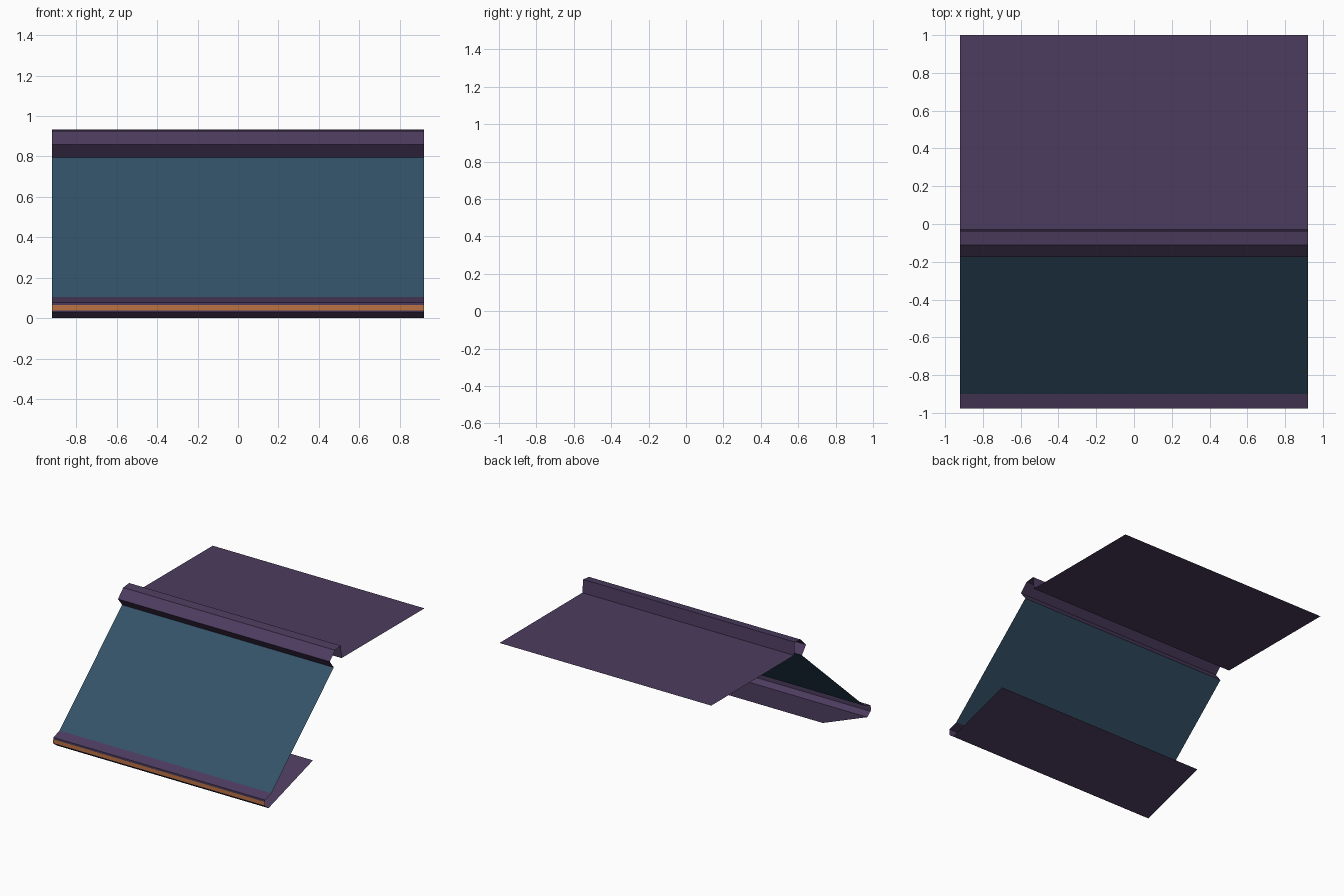
import bpy

if "Cube" in bpy.data.objects:
    bpy.data.objects.remove(bpy.data.objects["Cube"])

HALF = 0.92  # half width of every sheet


def material(name, rgb):
    m = bpy.data.materials.new(name)
    m.diffuse_color = (*rgb, 1.0)
    m.use_nodes = True
    m.node_tree.nodes["Principled BSDF"].inputs["Base Color"].default_value = m.diffuse_color
    return m


purple = material("dark_purple", (0.072, 0.045, 0.112))
blue = material("glass_blue", (0.034, 0.084, 0.138))
orange = material("light_orange", (0.50, 0.17, 0.055))


def sheet(name, profile, mat):
    """Open sheet: a (y, z) profile swept across the width."""
    verts = [(x, y, z) for y, z in profile for x in (-HALF, HALF)]
    faces = [(2 * i, 2 * i + 1, 2 * i + 3, 2 * i + 2) for i in range(len(profile) - 1)]
    me = bpy.data.meshes.new(name)
    me.from_pydata(verts, [], faces)
    me.materials.append(mat)
    ob = bpy.data.objects.new(name, me)
    bpy.context.collection.objects.link(ob)
    return ob


# Underside rising toward the back
sheet("floor_pan", [(-0.384, 0.165), (-0.935, 0.0)], purple)

# Blunt nose with sloping top
sheet("nose_bumper", [(-0.935, 0.0), (-0.976, 0.03), (-0.976, 0.079), (-0.90, 0.104)], purple)

# Glowing strip on the nose
sheet("light_strip", [(-0.979, 0.037), (-0.979, 0.065)], orange)

# Raked glass
sheet("windscreen", [(-0.90, 0.104), (-0.125, 0.795)], blue)

# Raised brow over the glass
sheet("brow", [(-0.125, 0.795), (-0.175, 0.86), (-0.11, 0.925),
               (-0.037, 0.933), (-0.028, 0.832)], purple)

# Flat roof
sheet("roof", [(-0.028, 0.832), (1.0, 0.83)], purple)
